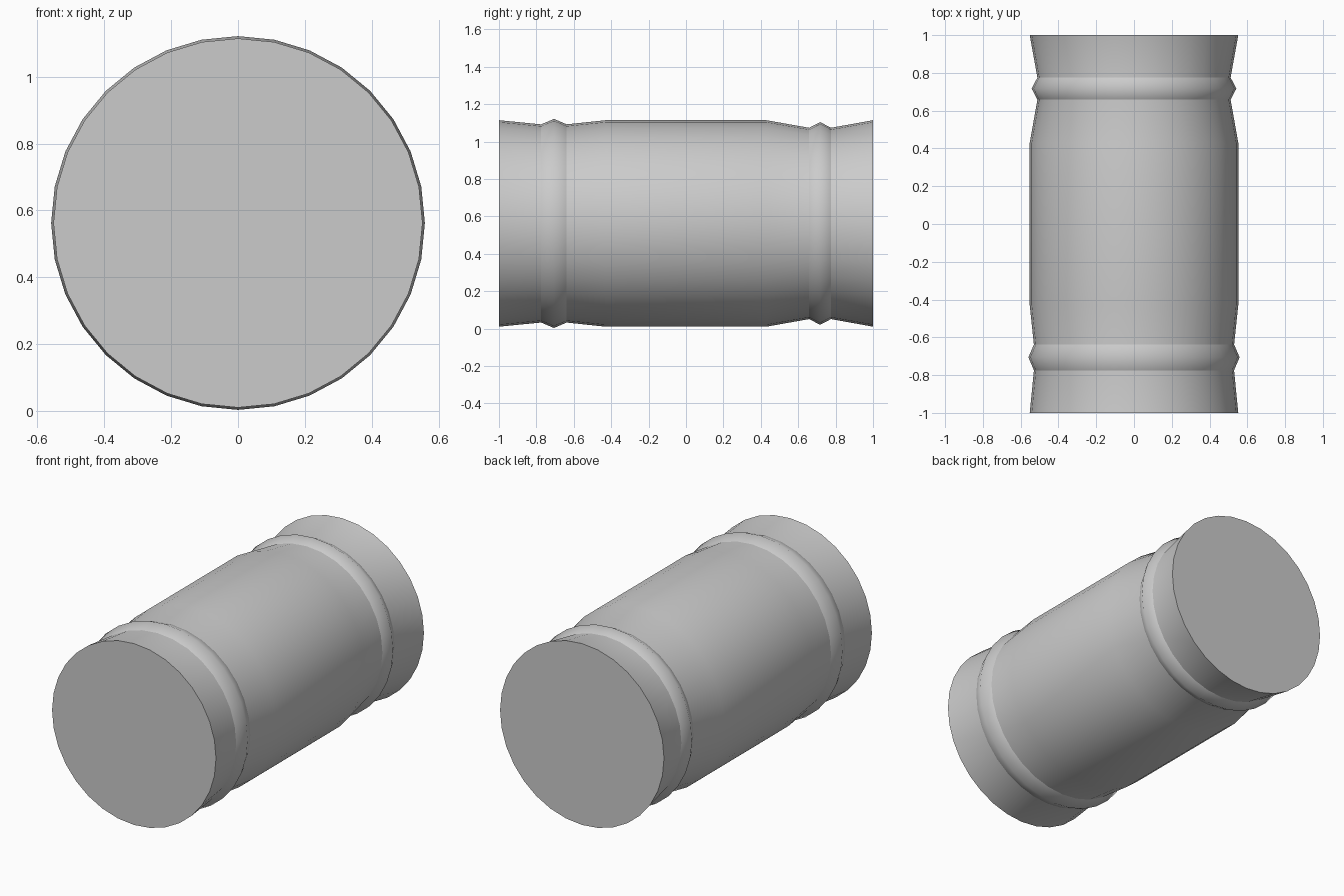
import bpy, bmesh
from math import sin, cos, tau, radians

if "Cube" in bpy.data.objects:
    bpy.data.objects.remove(bpy.data.objects["Cube"])

SIDES = 32
CENTRE_Z = 0.5625


def lathe(name, profile, closed=False, smooth_angle=40):
    """Turn (y, radius) points around the long y axis; cap the ends unless the profile is closed."""
    bm = bmesh.new()
    rings = [[bm.verts.new((r * cos(tau * i / SIDES), y, CENTRE_Z + r * sin(tau * i / SIDES)))
              for i in range(SIDES)] for y, r in profile]
    pairs = list(zip(rings, rings[1:]))
    if closed:
        pairs.append((rings[-1], rings[0]))
    else:
        bm.faces.new(rings[0])
        bm.faces.new(rings[-1])
    for a, b in pairs:
        for i in range(SIDES):
            j = (i + 1) % SIDES
            bm.faces.new((a[i], a[j], b[j], b[i]))
    bmesh.ops.recalc_face_normals(bm, faces=bm.faces)
    mesh = bpy.data.meshes.new(name)
    bm.to_mesh(mesh)
    bm.free()
    obj = bpy.data.objects.new(name, mesh)
    bpy.context.collection.objects.link(obj)
    bpy.ops.object.select_all(action='DESELECT')
    obj.select_set(True)
    bpy.context.view_layer.objects.active = obj
    bpy.ops.object.shade_smooth_by_angle(angle=radians(smooth_angle))
    return obj


# Barrel body, pinched under each band
lathe("barrel_body", [(-1, 0.552), (-0.705, 0.523), (-0.43, 0.552),
                      (0.43, 0.552), (0.717, 0.501), (1, 0.552)], smooth_angle=30)


# Raised bands sitting in the pinched grooves
def band(name, y, half_width, edge_radius, peak_radius):
    lathe(name, [(y - half_width, edge_radius), (y, peak_radius),
                 (y + half_width, edge_radius), (y, edge_radius - 0.03)],
          closed=True, smooth_angle=60)


band("front_band", -0.706, 0.069, 0.5295, 0.559)
band("rear_band", 0.717, 0.059, 0.511, 0.542)
